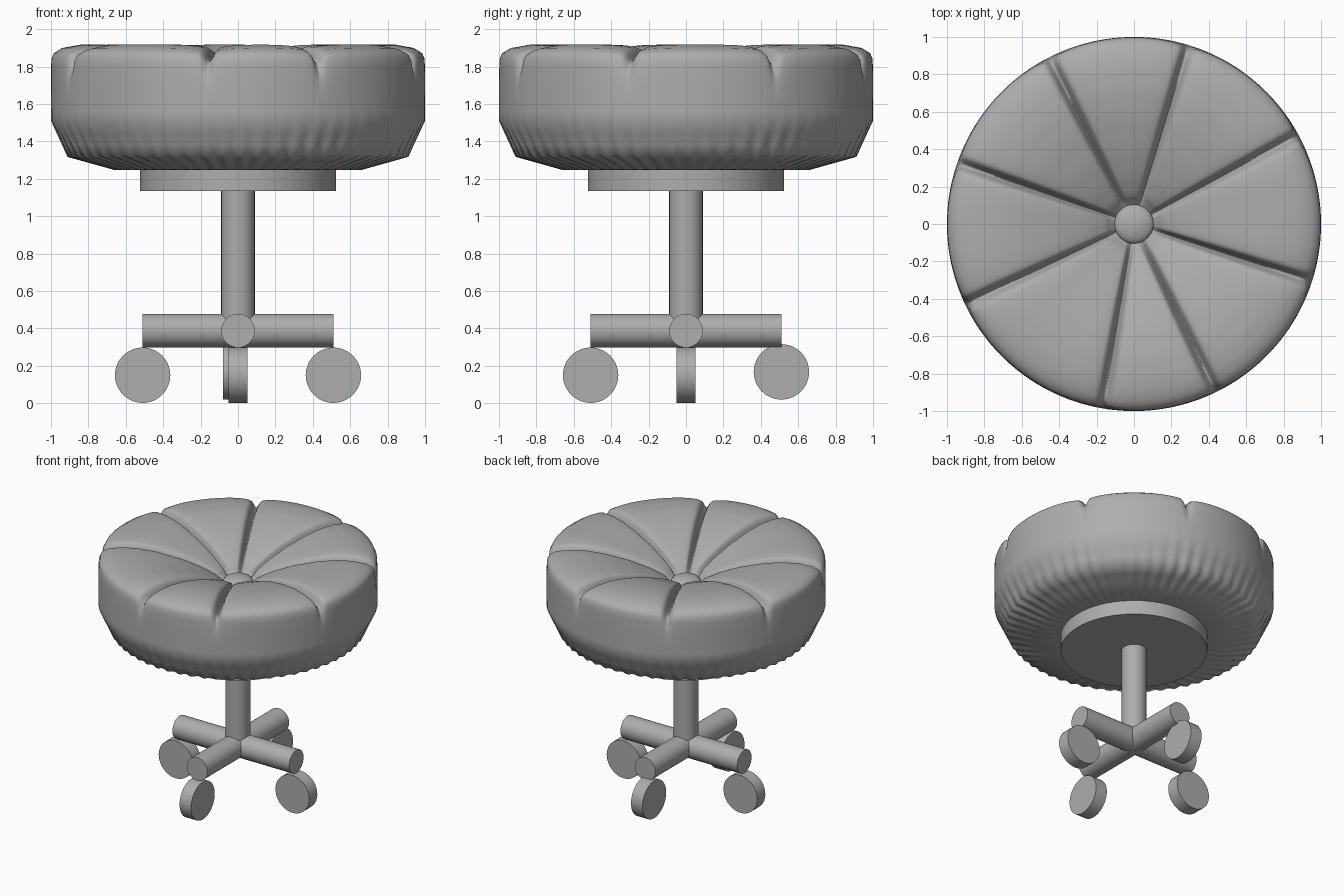
import bpy, bmesh
from math import radians, sin, cos, exp, pi, hypot

if "Cube" in bpy.data.objects:
    bpy.data.objects.remove(bpy.data.objects["Cube"])

grey = bpy.data.materials.new("dark_grey")
grey.diffuse_color = (0.42, 0.42, 0.42, 1)
grey.use_nodes = True
grey.node_tree.nodes["Principled BSDF"].inputs["Base Color"].default_value = grey.diffuse_color


def cylinder(name, r, depth, loc, rot=(0, 0, 0), sides=48):
    bpy.ops.mesh.primitive_cylinder_add(vertices=sides, radius=r, depth=depth,
                                        location=loc, rotation=rot)
    ob = bpy.context.object
    ob.name = name
    ob.data.materials.append(grey)
    bpy.ops.object.shade_smooth_by_angle(angle=radians(35))
    return ob


# Tufted cushion: profile rows are (radius, height, groove weight, pleat weight)
PROFILE = [(0.07, 1.66, 0, 0), (0.115, 1.695, .3, 0), (0.15, 1.735, .5, 0),
           (0.25, 1.79, .7, 0), (0.40, 1.85, .9, 0), (0.58, 1.898, 1, 0),
           (0.72, 1.918, 1, 0), (0.84, 1.918, 1, 0), (0.94, 1.90, .95, 0),
           (0.985, 1.872, .75, 0), (0.998, 1.84, .5, 0), (1.0, 1.76, .12, 0),
           (1.0, 1.66, 0, 0), (1.0, 1.51, 0, .1), (0.912, 1.317, 0, 1),
           (0.66, 1.247, 0, .3), (0.40, 1.245, 0, 0)]
GROOVES = [-154.5, -99.5, -64, -18, 28.5, 73, 117, 161]
STEPS = 48
PLEATS = 60


def seat():
    # refine the profile
    rows = []
    for a, b in zip(PROFILE, PROFILE[1:]):
        n = 3 if hypot(b[0] - a[0], b[1] - a[1]) > 0.11 else 2
        rows += [[p + (q - p) * k / n for p, q in zip(a, b)] for k in range(n)]
    rows.append(list(PROFILE[-1]))
    # angles crowd together next to each groove
    angles = []
    for i, g in enumerate(GROOVES):
        nxt = GROOVES[i + 1] if i < 7 else GROOVES[0] + 360
        span = radians(nxt - g)
        for k in range(STEPS):
            t = k / STEPS
            f = t - 0.7 * sin(2 * pi * t) / (2 * pi)
            angles.append((radians(g) + f * span, min(f, 1 - f) * span))
    bm = bmesh.new()
    rings = []
    for j, (r, z, gw, pw) in enumerate(rows):
        p, q = rows[max(j - 1, 0)], rows[min(j + 1, len(rows) - 1)]
        nr, nz = p[1] - q[1], q[0] - p[0]
        if r > 0.8 and z > 1.7:  # sink the rim toward the padding centre
            nr, nz = r - 0.8, z - 1.70
        m = hypot(nr, nz)
        ring = []
        for a, near in angles:
            d = r * sin(near)
            w = 0.010 + 0.016 * r
            off = -gw * (0.055 * exp(-(d / w) ** 2) + 0.035 * exp(-d / (0.02 + 0.05 * r)))
            off += pw * 0.006 * (sin(PLEATS * a) - 1)
            rr = r + nr / m * off
            ring.append(bm.verts.new((rr * cos(a), rr * sin(a), z + nz / m * off)))
        rings.append(ring)
    n = len(angles)
    for u, v in zip(rings, rings[1:]):
        for k in range(n):
            bm.faces.new((u[k], v[k], v[(k + 1) % n], u[(k + 1) % n]))
    bm.faces.new(rings[0])
    bm.faces.new(rings[-1])
    bmesh.ops.recalc_face_normals(bm, faces=bm.faces[:])
    me = bpy.data.meshes.new("seat")
    bm.to_mesh(me)
    bm.free()
    me.materials.append(grey)
    me.shade_smooth()
    bpy.context.collection.objects.link(bpy.data.objects.new("seat", me))


seat()

# Button in the middle of the cushion
bpy.ops.mesh.primitive_uv_sphere_add(segments=32, ring_count=16, radius=0.105,
                                     location=(0, 0, 1.68))
button = bpy.context.object
button.name = "seat_button"
button.scale.z = 0.4
button.data.materials.append(grey)
bpy.ops.object.shade_smooth_by_angle(angle=radians(60))

# Plate, column and crossed legs
cylinder("seat_plate", 0.525, 0.12, (0, 0, 1.195), sides=64)
cylinder("column", 0.09, 0.77, (0, 0, 0.775))
cylinder("leg_side", 0.09, 1.02, (0, 0, 0.388), (0, pi / 2, 0))
cylinder("leg_front_back", 0.09, 1.02, (0, 0, 0.388), (pi / 2, 0, 0))

# Caster wheels
for name, loc, rot in (
        ("caster_left", (-0.51, 0, 0.15), (pi / 2, 0, 0)),
        ("caster_right", (0.51, 0, 0.15), (pi / 2, 0, 0)),
        ("caster_front", (0, -0.51, 0.15), (0, pi / 2, 0)),
        ("caster_back", (-0.03, 0.51, 0.168), (0, pi / 2, 0))):
    cylinder(name, 0.148, 0.1, loc, rot)
